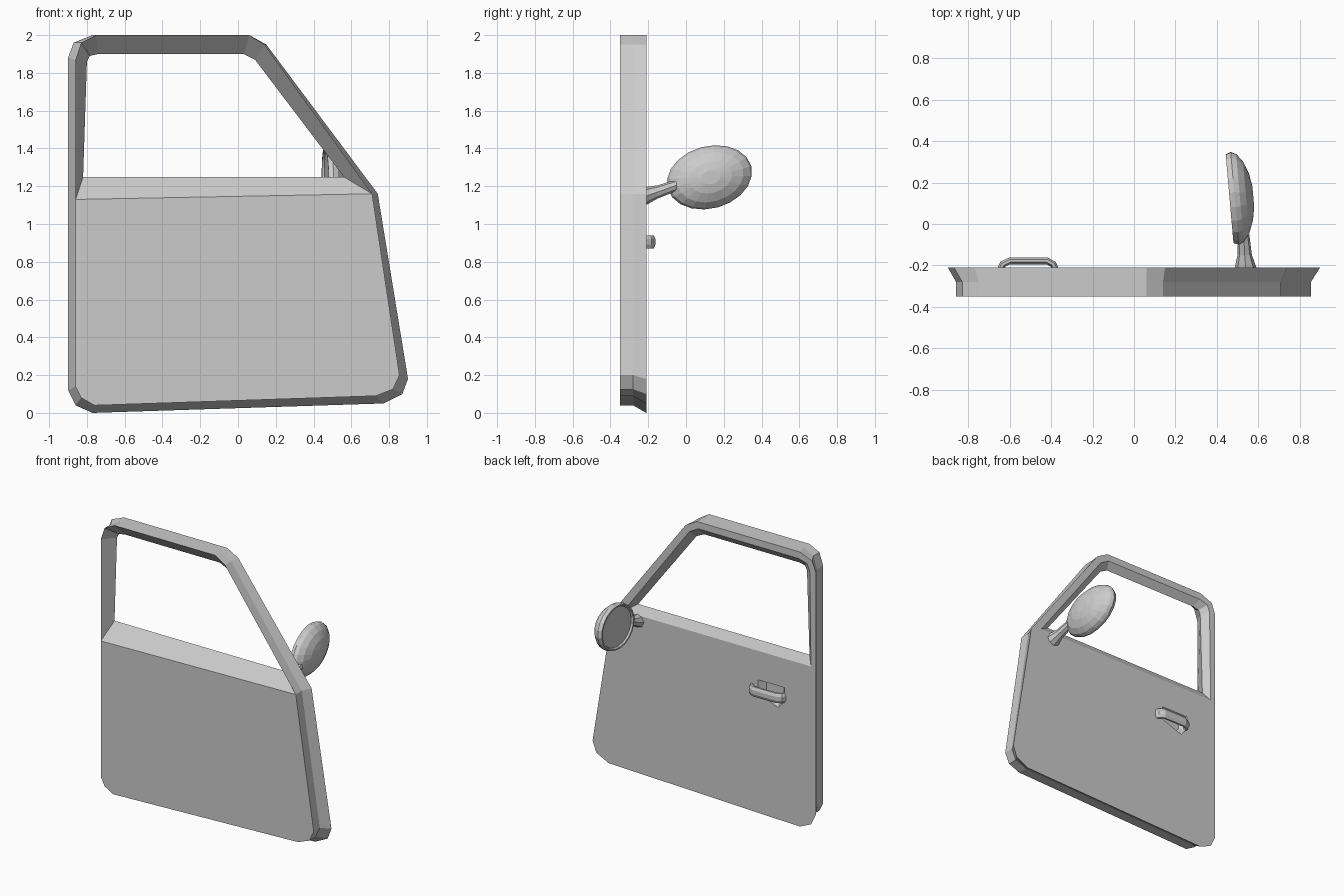
import bpy, bmesh, math
from mathutils import Vector, Matrix

if "Cube" in bpy.data.objects:
    bpy.data.objects.remove(bpy.data.objects["Cube"])


def make_object(name, bm):
    bmesh.ops.recalc_face_normals(bm, faces=bm.faces[:])
    mesh = bpy.data.meshes.new(name)
    bm.to_mesh(mesh)
    bm.free()
    obj = bpy.data.objects.new(name, mesh)
    bpy.context.collection.objects.link(obj)
    return obj


def ring(bm, points, y):
    return [bm.verts.new((x, y, z)) for x, z in points]


def bridge(bm, a, b, closed=True):
    n = len(a)
    for i in range(n if closed else n - 1):
        j = (i + 1) % n
        bm.faces.new((a[i], a[j], b[j], b[i]))


# Door outlines: upper part (belt left, over the window, belt right) and lower part
outer_up = [(-.9, 1.13), (-.9, 1.88), (-.87, 1.96), (-.77, 2), (.06, 2), (.15, 1.95), (.74, 1.16)]
outer_low = [(.9, .18), (.87, .1), (.77, .05), (-.77, 0), (-.86, .04), (-.9, .12)]
inner_up = [(-.86, 1.13), (-.86, 1.87), (-.83, 1.96), (-.75, 2), (.06, 2), (.14, 1.95), (.71, 1.16)]
inner_low = [(.855, .2), (.82, .125), (.73, .09), (-.76, .04), (-.83, .08), (-.86, .14)]
opening = [(-.82, 1.25), (-.8, 1.86), (-.785, 1.89), (-.74, 1.9), (.03, 1.9), (.09, 1.87), (.56, 1.25)]
back_edge = [(-.86, 1.19), (-.85, 1.88), (-.83, 1.93), (-.76, 1.95), (.05, 1.95), (.12, 1.91), (.65, 1.19)]

# Door shell with window frame
bm = bmesh.new()
out = ring(bm, outer_up + outer_low, -.21)
mid = ring(bm, inner_up + inner_low, -.28)
front = ring(bm, inner_up + inner_low, -.35)
hole = ring(bm, opening, -.25)
back = ring(bm, back_edge, -.21)
bridge(bm, out, mid)
bridge(bm, mid, front)
bridge(bm, front[:7], hole)
bridge(bm, hole, back)
bridge(bm, out[:7], back, closed=False)
bm.faces.new([front[0]] + front[6:])
bm.faces.new([back[0], back[6]] + out[6:] + [out[0]])
door = make_object("door_panel", bm)

# Finger recess behind the handle
recess = [(-.43, .98), (-.65, .98), (-.65, .88), (-.6, .82), (-.43, .88)]
bm = bmesh.new()
c = (-.54, .92)
deep = [(c[0] + (x - c[0]) * .65, c[1] + (z - c[1]) * .65) for x, z in recess]
wide = [(c[0] + (x - c[0]) * 1.05, c[1] + (z - c[1]) * 1.05) for x, z in recess]
a, b = ring(bm, wide, -.2), ring(bm, deep, -.255)
bridge(bm, a, b)
bm.faces.new(a)
bm.faces.new(b)
cutter = make_object("recess_cutter", bm)
cutter.hide_render = True
cutter.hide_viewport = True
mod = door.modifiers.new("recess", 'BOOLEAN')
mod.operation = 'DIFFERENCE'
mod.solver = 'EXACT'
mod.object = cutter

# Pull handle: oval section swept along a bracket path
path = [(-.645, -.22), (-.635, -.195), (-.6, -.178), (-.42, -.178), (-.39, -.195), (-.38, -.22)]
bm = bmesh.new()
sections = []
for i, p in enumerate(path):
    prev, nxt = path[max(i - 1, 0)], path[min(i + 1, len(path) - 1)]
    t = (Vector(nxt) - Vector(prev)).normalized()
    sec = []
    for k in range(8):
        ang = math.tau * (k + .5) / 8
        w = .018 * math.cos(ang)
        sec.append(bm.verts.new((p[0] - t.y * w, p[1] + t.x * w, .905 + .038 * math.sin(ang))))
    sections.append(sec)
for s, e in zip(sections, sections[1:]):
    bridge(bm, s, e)
bm.faces.new(sections[0])
bm.faces.new(sections[-1])
make_object("pull_handle", bm)

# Wing mirror: oval dome with a recessed glass, as (depth, radius factor)
profile = [(.012, .86), (0, .9), (0, .96), (.025, 1), (.05, .95), (.08, .78), (.104, .5), (.115, .22)]
bm = bmesh.new()
rings = []
for d, r in profile:
    rings.append([bm.verts.new((d, .23 * r * math.cos(math.tau * k / 20),
                                .165 * r * math.sin(math.tau * k / 20))) for k in range(20)])
for s, e in zip(rings, rings[1:]):
    bridge(bm, s, e)
bm.faces.new(rings[0])
bm.faces.new(rings[-1])
mirror = make_object("wing_mirror", bm)
mirror.matrix_world = (Matrix.Translation((.462, .122, 1.247)) @ Matrix.Rotation(math.radians(5), 4, 'Z')
                       @ Matrix.Rotation(math.radians(15), 4, 'X'))

# Mirror stem: tapered arm from the door to the mirror
bm = bmesh.new()
stem = []
for x, y, z, rx, rz in [(.54, -.22, 1.145, .055, .05), (.535, -.15, 1.17, .035, .035),
                        (.53, -.05, 1.205, .027, .03)]:
    stem.append([bm.verts.new((x + rx * math.cos(math.tau * k / 8), y,
                               z + rz * math.sin(math.tau * k / 8))) for k in range(8)])
for s, e in zip(stem, stem[1:]):
    bridge(bm, s, e)
bm.faces.new(stem[0])
bm.faces.new(stem[-1])
make_object("mirror_stem", bm)
